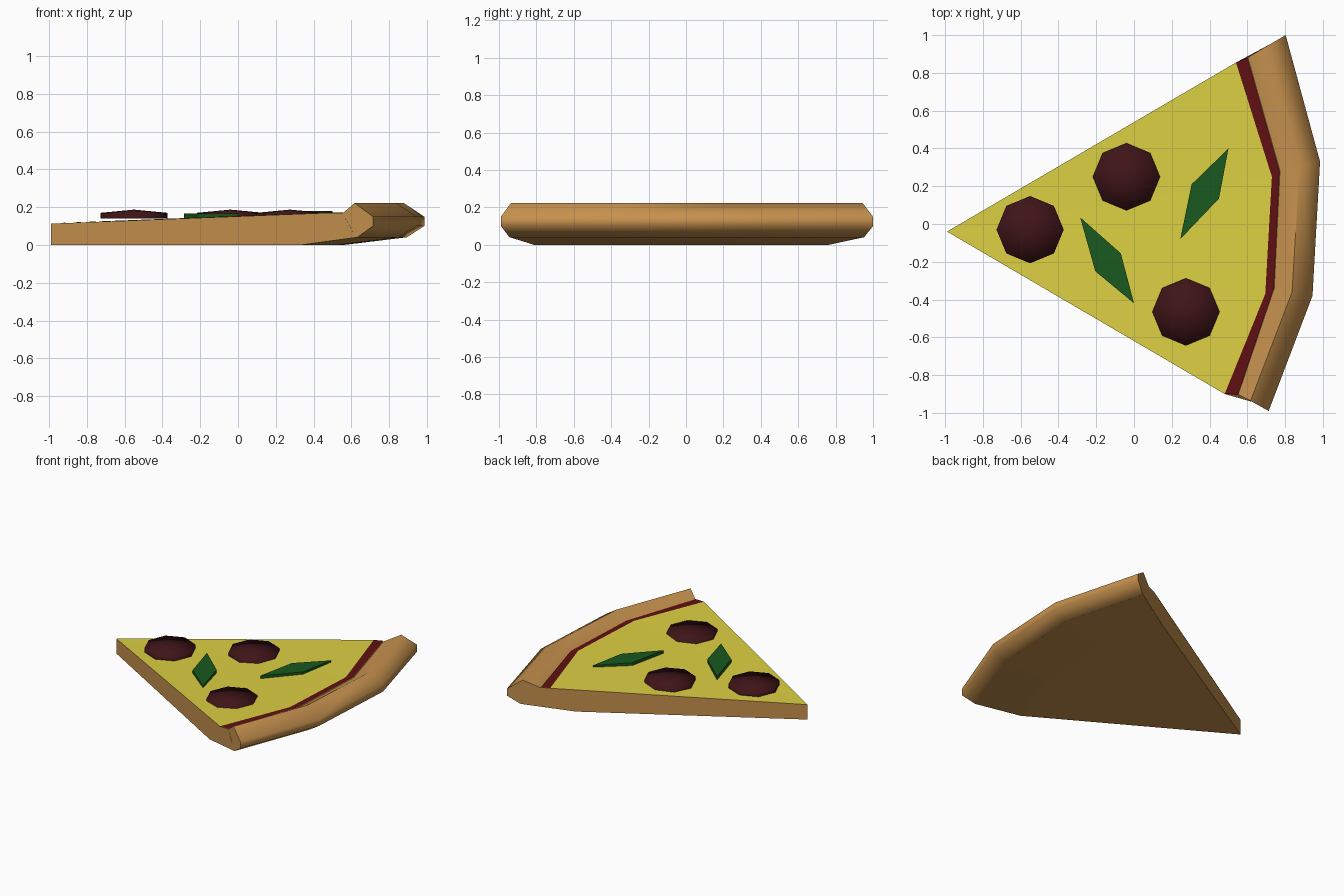
import bpy, bmesh, math
from mathutils import Vector

if "Cube" in bpy.data.objects:
    bpy.data.objects.remove(bpy.data.objects["Cube"])

TIP = Vector((-0.99, -0.04))
CHEESE = [(0.54, 0.855), (0.73, 0.25), (0.695, -0.37), (0.48, -0.90)]
SAUCE = [(0.60, 0.88), (0.77, 0.28), (0.74, -0.34), (0.55, -0.902)]
OUTER = [(0.803, 1.0), (0.985, 0.33), (0.945, -0.38), (0.713, -0.99)]


def material(name, rgb):
    m = bpy.data.materials.new(name)
    m.diffuse_color = (*rgb, 1)
    m.use_nodes = True
    m.node_tree.nodes["Principled BSDF"].inputs["Base Color"].default_value = m.diffuse_color
    return m


CRUST = material("baked_dough", (0.56, 0.28, 0.075))
YELLOW = material("cheese", (0.72, 0.63, 0.055))
RED = material("sauce", (0.12, 0.005, 0.006))
MEAT = material("pepperoni", (0.05, 0.007, 0.009))
GREEN = material("leaf", (0.01, 0.10, 0.013))


def finish(name, bm, mat, smooth=None, closed=True):
    bmesh.ops.remove_doubles(bm, verts=bm.verts, dist=1e-5)
    if closed:
        bmesh.ops.recalc_face_normals(bm, faces=bm.faces)
    me = bpy.data.meshes.new(name)
    bm.to_mesh(me)
    bm.free()
    me.materials.append(mat)
    ob = bpy.data.objects.new(name, me)
    bpy.context.collection.objects.link(ob)
    if smooth:
        bpy.ops.object.select_all(action='DESELECT')
        ob.select_set(True)
        bpy.context.view_layer.objects.active = ob
        bpy.ops.object.shade_smooth_by_angle(angle=math.radians(smooth))
    return ob


def loft(name, rings, mat, smooth=None):
    """Closed solid through matching profile rings, capped at both ends."""
    bm = bmesh.new()
    vs = [[bm.verts.new(p) for p in r] for r in rings]
    n = len(vs[0])
    for a, b in zip(vs, vs[1:]):
        for i in range(n):
            j = (i + 1) % n
            bm.faces.new((a[i], a[j], b[j], b[i]))
    bm.faces.new(vs[0])
    bm.faces.new(vs[-1])
    return finish(name, bm, mat, smooth)


def sheet(name, polys, mat):
    bm = bmesh.new()
    for poly in polys:
        f = bm.faces.new([bm.verts.new(p) for p in poly])
        f.normal_update()
        if f.normal.z < 0:
            f.normal_flip()
    return finish(name, bm, mat, closed=False)


def p3(p, z):
    return (p[0], p[1], z)


def inward(p, d, z):
    """Point moved from the crust rim towards the tip."""
    p = Vector(p)
    return p3(p + (TIP - p).normalized() * d, z)


# dough wedge, thin at the tip and curving up under the crust
loft("dough", [[p3(TIP, 0.113), p3(c, 0.17), p3(s, 0.17), inward(o, 0.10, 0.04),
                p3(TIP.lerp(Vector(c), 0.9), 0), p3(TIP, 0)]
               for c, s, o in zip(CHEESE, SAUCE, OUTER)], CRUST)

# raised crust with a six-sided section
loft("crust", [[p3(s, 0.165), inward(o, 0.11, 0.222), inward(o, 0, 0.15),
                inward(o, 0, 0.10), inward(o, 0.095, 0.04), inward(o, 0.18, 0.06)]
               for s, o in zip(SAUCE, OUTER)], CRUST, 62)

# cheese layer and sauce strip
sheet("cheese", [[p3(TIP, 0.115), p3(a, 0.172), p3(b, 0.172)]
                 for a, b in zip(CHEESE, CHEESE[1:])], YELLOW)
sheet("sauce", [[p3(CHEESE[i], 0.172), p3(SAUCE[i], 0.172),
                 p3(SAUCE[i + 1], 0.172), p3(CHEESE[i + 1], 0.172)]
                for i in range(3)], RED)

# domed eight-sided pepperoni
for k, (x, y) in enumerate([(-0.55, -0.03), (-0.04, 0.25), (0.275, -0.465)]):
    bm = bmesh.new()
    rings = [[bm.verts.new((x + r * math.cos(i * math.pi / 4),
                            y + r * math.sin(i * math.pi / 4), z)) for i in range(8)]
             for r, z in ((0.178, 0.14), (0.178, 0.17))]
    top = bm.verts.new((x, y, 0.187))
    bm.faces.new(rings[0])
    for i in range(8):
        j = (i + 1) % 8
        bm.faces.new((rings[0][i], rings[0][j], rings[1][j], rings[1][i]))
        bm.faces.new((rings[1][i], rings[1][j], top))
    finish(f"pepperoni_{k + 1}", bm, MEAT, 89)

# diamond-shaped leaves
LEAVES = [([(-0.285, 0.035), (-0.07, -0.155), (0.0, -0.42), (-0.205, -0.25)], 0.14, 0.167),
          ([(0.50, 0.40), (0.45, 0.135), (0.245, -0.08), (0.305, 0.21)], 0.15, 0.18)]
for k, (pts, z0, z1) in enumerate(LEAVES):
    loft(f"leaf_{k + 1}", [[p3(p, z) for p in pts] for z in (z0, z1)], GREEN)
